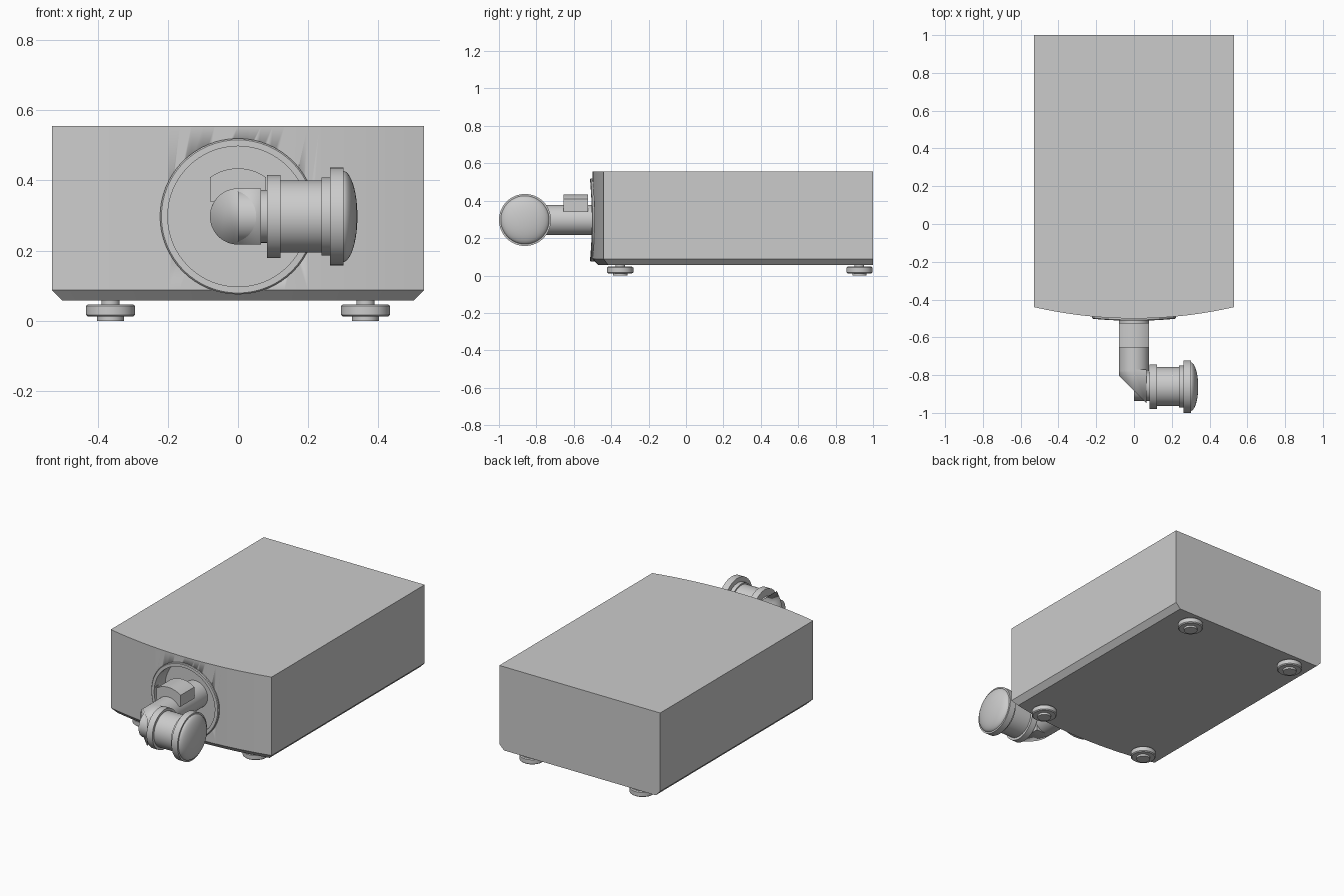
import bpy, bmesh, math
from mathutils import Matrix, Vector

if "Cube" in bpy.data.objects:
    bpy.data.objects.remove(bpy.data.objects["Cube"])

grey = bpy.data.materials.new("light grey")
grey.use_nodes = True
grey.diffuse_color = (0.6, 0.6, 0.6, 1)
grey.node_tree.nodes["Principled BSDF"].inputs["Base Color"].default_value = (0.6, 0.6, 0.6, 1)

AXIS_Z = 0.297      # height of the lens tube
LENS_Y = -0.861     # where the side lens sits
CURVE = 2.37        # radius of the bowed front


def finish(name, bm):
    bmesh.ops.recalc_face_normals(bm, faces=bm.faces)
    mesh = bpy.data.meshes.new(name)
    bm.to_mesh(mesh)
    bm.free()
    obj = bpy.data.objects.new(name, mesh)
    bpy.context.collection.objects.link(obj)
    mesh.materials.append(grey)
    bpy.ops.object.select_all(action='DESELECT')
    obj.select_set(True)
    bpy.context.view_layer.objects.active = obj
    bpy.ops.object.shade_smooth_by_angle(angle=math.radians(25))
    return obj


def loft(name, loops, caps=True, closed=False):
    bm = bmesh.new()
    rings = [[bm.verts.new(p) for p in loop] for loop in loops]
    pairs = list(zip(rings, rings[1:])) + ([(rings[-1], rings[0])] if closed else [])
    for a, b in pairs:
        for i in range(len(a)):
            j = (i + 1) % len(a)
            bm.faces.new((a[i], a[j], b[j], b[i]))
    if caps and not closed:
        bm.faces.new(rings[0])
        bm.faces.new(rings[-1])
    return finish(name, bm)


def circle(radius, n=64):
    return [(radius * math.cos(2 * math.pi * i / n), radius * math.sin(2 * math.pi * i / n))
            for i in range(n)]


def turned(name, profile, place):
    """Solid of revolution from (radius, height) pairs along local z."""
    return loft(name, [[place @ Vector((x, y, h)) for x, y in circle(r)] for r, h in profile])


def cut(obj, cutter):
    mod = obj.modifiers.new("cut", 'BOOLEAN')
    mod.operation = 'DIFFERENCE'
    mod.solver = 'EXACT'
    mod.object = cutter
    cutter.hide_render = True
    cutter.hide_set(True)


def front_y(x):
    return -0.5 + CURVE - math.sqrt(CURVE ** 2 - x ** 2)


def outline(half_width, setback, z):
    xs = [half_width * (i / 16 - 1) for i in range(33)]
    return [(x, front_y(x) + setback, z) for x in xs] + [(half_width, 1, z), (-half_width, 1, z)]


along_y = Matrix.Translation((0, 0, AXIS_Z)) @ Matrix.Rotation(math.pi / 2, 4, 'X')
along_x = Matrix.Translation((0, LENS_Y, AXIS_Z)) @ Matrix.Rotation(math.pi / 2, 4, 'Y')

# Housing with chamfered lower edge and round lens recess
body = loft("housing", [outline(0.5, 0.03, 0.057), outline(0.53, 0, 0.088), outline(0.53, 0, 0.555)])
cut(body, turned("recess_cutter", [(0.2, 0.4), (0.2, 0.6)], along_y))

# Trim ring that follows the bowed front
def ring_loop(radius, lift):
    return [(x, front_y(x) - lift, AXIS_Z + z) for x, z in circle(radius)]

loft("lens_trim_ring", [ring_loop(0.2, -0.04), ring_loop(0.222, -0.04), ring_loop(0.222, 0.008),
                        ring_loop(0.218, 0.012), ring_loop(0.2, 0.012)], closed=True)

# Straight tube coming out of the housing
turned("lens_tube", [(0.08, 0.38), (0.08, 0.78)], along_y)

# Mitred elbow: rounded on the left, square towards the side lens
half = [(0.08 * math.cos(a), 0.08 * math.sin(a))
        for a in (math.pi / 2 + math.pi * i / 24 for i in range(25))]
section = half + [(0.066, -0.08), (0.066, 0.08)]
elbow = loft("lens_elbow", [[(x, y, AXIS_Z + z) for x, z in section] for y in (-1.0, -0.77)])
bm = bmesh.new()
bm.from_mesh(elbow.data)
res = bmesh.ops.bisect_plane(bm, geom=bm.verts[:] + bm.edges[:] + bm.faces[:],
                             plane_co=(-0.08, -0.804, 0), plane_no=(-1, -1, 0), clear_outer=True)
bmesh.ops.holes_fill(bm, edges=[e for e in bm.edges if e.is_boundary])
bmesh.ops.recalc_face_normals(bm, faces=bm.faces)
bm.to_mesh(elbow.data)
bm.free()
turned("elbow_neck", [(0.075, 0.0), (0.075, 0.09)], along_x)

# Arched block on top of the tube
arch = [(0.08 * (1 - i / 8), math.sqrt(0.137 ** 2 - (0.08 * (1 - i / 8)) ** 2)) for i in range(17)]
arch += [(-0.08, 0.043), (0.08, 0.043)]
loft("tube_block", [[(x, y, AXIS_Z + z) for x, z in arch] for y in (-0.655, -0.525)])

# Side lens: flanges, barrel, rim and domed glass
turned("lens_barrel", [(0.118, 0.083), (0.118, 0.121), (0.103, 0.121), (0.103, 0.238),
                       (0.111, 0.238), (0.111, 0.262), (0.139, 0.262), (0.139, 0.301),
                       (0.128, 0.301)], along_x)
dome = [(0.13 * math.cos(a), 0.298 + 0.042 * math.sin(a))
        for a in (math.pi / 2 * i / 12 for i in range(12))]
turned("lens_glass", dome + [(0.002, 0.34)], along_x)

# Four feet
for end, y in (("front", -0.352), ("back", 0.927)):
    for side, x in (("left", 0.363), ("right", -0.363)):
        turned(f"{end}_{side}_foot",
               [(0.038, 0), (0.038, 0.012), (0.064, 0.012), (0.07, 0.017), (0.07, 0.042),
                (0.064, 0.047), (0.026, 0.047), (0.026, 0.06)], Matrix.Translation((x, y, 0)))
